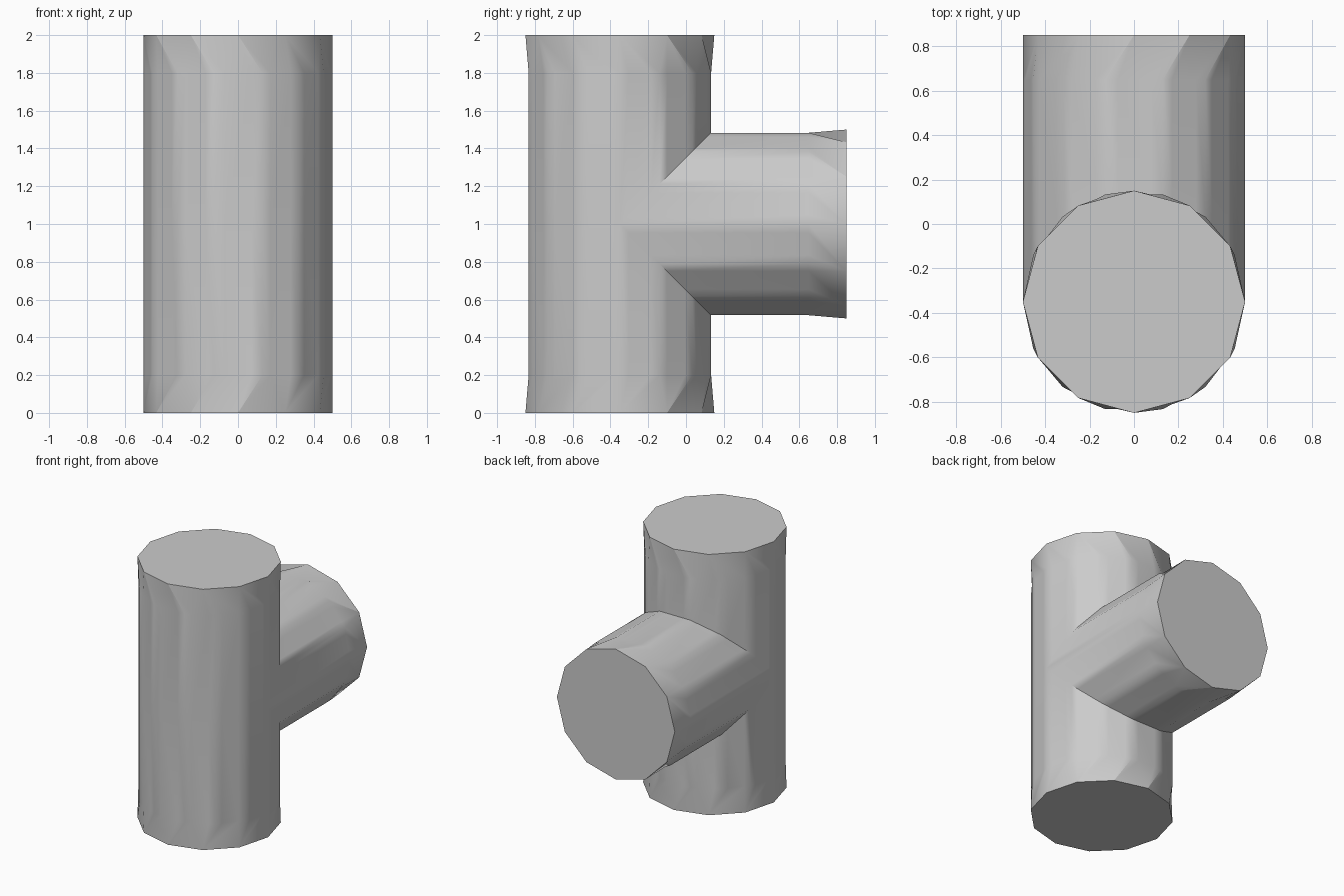
import bpy, bmesh, math
from mathutils import Vector

cube = bpy.data.objects.get("Cube")
if cube:
    bpy.data.objects.remove(cube, do_unlink=True)

R = 0.5          # pipe radius
AXIS_Y = -0.35   # where the upright pipe stands


def corner(deg):
    a = math.radians(deg)
    return Vector((R * math.cos(a), R * math.sin(a)))


def angle(p):
    return math.atan2(p.y, p.x) % math.tau if abs(p.y) > 1e-5 else (0 if p.x > 0 else math.pi)


# Facetted body section; extra points beside each corner keep the facets flat
half = [0, 25, 50, 75, 105, 130, 155]
body_angles = half + [a + 180 for a in half]
section = []
for a, b in zip(body_angles, body_angles[1:] + [360]):
    section += [corner(a).lerp(corner(b), f) for f in (0, 0.22, 0.78)]

# Twelve-sided section at the open ends
cap = [corner(30 * i) for i in range(12)]

bm = bmesh.new()


def stitch(ring_a, ang_a, ring_b, ang_b):
    """Join two closed rings with different point counts by triangles."""
    i = j = 0
    na, nb = len(ring_a), len(ring_b)
    aa, bb = ang_a + [math.tau], ang_b + [math.tau]
    while i < na or j < nb:
        a, b = ring_a[i % na], ring_b[j % nb]
        if j == nb or (i < na and aa[i + 1] <= bb[j + 1]):
            i += 1
            bm.faces.new((a, ring_a[i % na], b))
        else:
            j += 1
            bm.faces.new((a, ring_b[j % nb], b))


def arm(place, joint, shoulder, end):
    """One arm: mitred joint, straight facets, blend into the flat end."""
    inner = [bm.verts.new(place(p, joint(p.y))) for p in section]
    outer = [bm.verts.new(place(p, shoulder)) for p in section]
    rim = [bm.verts.new(place(p, end)) for p in cap]
    n = len(section)
    for k in range(n):
        m = (k + 1) % n
        bm.faces.new((inner[k], inner[m], outer[m], outer[k]))
    stitch(outer, [angle(p) for p in section], rim, [angle(p) for p in cap])
    bm.faces.new(rim)


# Upper and lower upright arms, then the branch to the back
arm(lambda p, t: (p.x, p.y + AXIS_Y, 1 + t), lambda s: max(s, 0), 0.8, 1)
arm(lambda p, t: (p.x, p.y + AXIS_Y, 1 - t), lambda s: max(s, 0), 0.8, 1)
arm(lambda p, t: (p.x, t + AXIS_Y, 1 + p.y), abs, 1.0, 1.2)

bmesh.ops.remove_doubles(bm, verts=bm.verts[:], dist=0.0005)
bmesh.ops.recalc_face_normals(bm, faces=bm.faces[:])
mesh = bpy.data.meshes.new("tee_pipe")
bm.to_mesh(mesh)
bm.free()
pipe = bpy.data.objects.new("tee_pipe", mesh)
bpy.context.collection.objects.link(pipe)

# Plain grey
grey = bpy.data.materials.new("grey")
grey.use_nodes = True
colour = (0.6, 0.6, 0.6, 1)
grey.diffuse_color = colour
grey.node_tree.nodes["Principled BSDF"].inputs["Base Color"].default_value = colour
mesh.materials.append(grey)

bpy.context.view_layer.objects.active = pipe
pipe.select_set(True)
bpy.ops.object.shade_smooth_by_angle(angle=math.radians(32))
